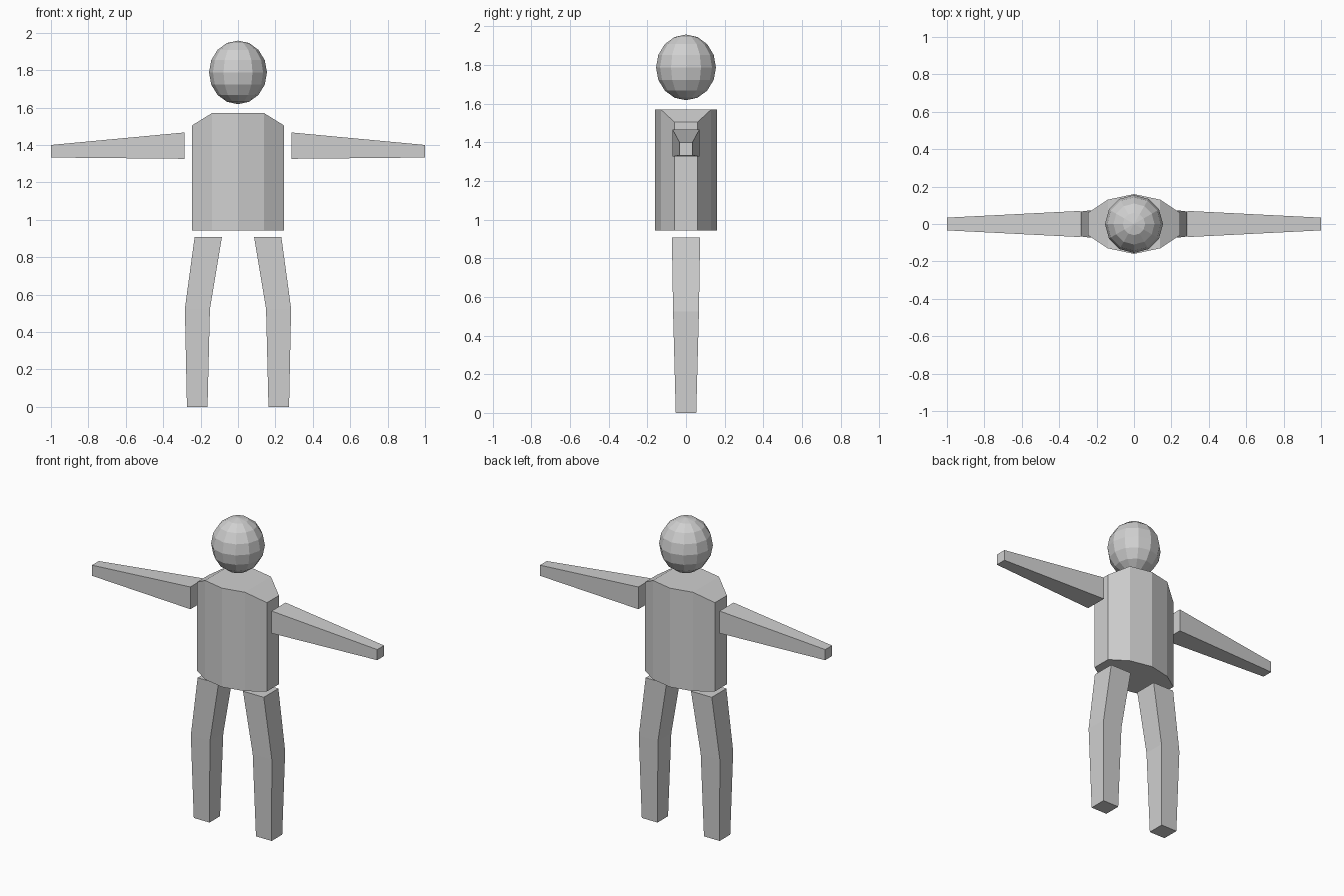
import bpy
import bmesh

if "Cube" in bpy.data.objects:
    bpy.data.objects.remove(bpy.data.objects["Cube"])

grey = bpy.data.materials.new("light grey")
grey.diffuse_color = (0.63, 0.63, 0.63, 1)
grey.use_nodes = True
grey.node_tree.nodes["Principled BSDF"].inputs["Base Color"].default_value = grey.diffuse_color


def finish(name, bm):
    bmesh.ops.recalc_face_normals(bm, faces=bm.faces)
    mesh = bpy.data.meshes.new(name)
    bm.to_mesh(mesh)
    bm.free()
    mesh.materials.append(grey)
    obj = bpy.data.objects.new(name, mesh)
    bpy.context.collection.objects.link(obj)
    return obj


def loft(name, loops):
    """Skin a row of equal-sized loops and cap both ends."""
    bm = bmesh.new()
    rings = [[bm.verts.new(p) for p in loop] for loop in loops]
    n = len(rings[0])
    for a, b in zip(rings, rings[1:]):
        for i in range(n):
            j = (i + 1) % n
            bm.faces.new((a[i], a[j], b[j], b[i]))
    bm.faces.new(rings[0])
    bm.faces.new(rings[-1])
    return finish(name, bm)


# torso: ten-sided prism with dropped shoulders
plan = [(0, -0.16), (0.14, -0.13), (0.245, -0.06), (0.245, 0.06), (0.14, 0.13),
        (0, 0.16), (-0.14, 0.13), (-0.245, 0.06), (-0.245, -0.06), (-0.14, -0.13)]
bm = bmesh.new()
low = [bm.verts.new((x, y, 0.943)) for x, y in plan]
top = [bm.verts.new((x, y, 1.505 if abs(x) > 0.2 else 1.57)) for x, y in plan]
for i in range(10):
    j = (i + 1) % 10
    bm.faces.new((low[i], low[j], top[j], top[i]))
bm.faces.new(low)
bm.faces.new([top[i] for i in (0, 1, 4, 5, 6, 9)])
bm.faces.new([top[i] for i in (1, 2, 3, 4)])
bm.faces.new([top[i] for i in (6, 7, 8, 9)])
finish("torso", bm)

# head: faceted ball, slightly taller than wide
bm = bmesh.new()
bmesh.ops.create_uvsphere(bm, u_segments=12, v_segments=8, radius=1)
for v in bm.verts:
    v.co = (v.co.x * 0.155, v.co.y * 0.155, v.co.z * 0.17 + 1.788)
finish("head", bm)

for side, s in (("left", 1), ("right", -1)):
    # arm: tapers to the hand, sections are x, half depth, bottom, top
    loft(side + "_arm", [
        [(s * x, -d, b), (s * x, d, b), (s * x, d, t), (s * x, -d, t)]
        for x, d, b, t in ((0.285, 0.07, 1.326, 1.467), (1.0, 0.034, 1.333, 1.40))])
    # leg: bent at the knee, sections are z, inner x, outer x, half depth
    loft(side + "_leg", [
        [(s * i, -d, z), (s * o, -d, z), (s * o, d, z), (s * i, d, z)]
        for z, i, o, d in ((0, 0.163, 0.273, 0.053),
                           (0.525, 0.15, 0.284, 0.067),
                           (0.907, 0.086, 0.232, 0.073))])
